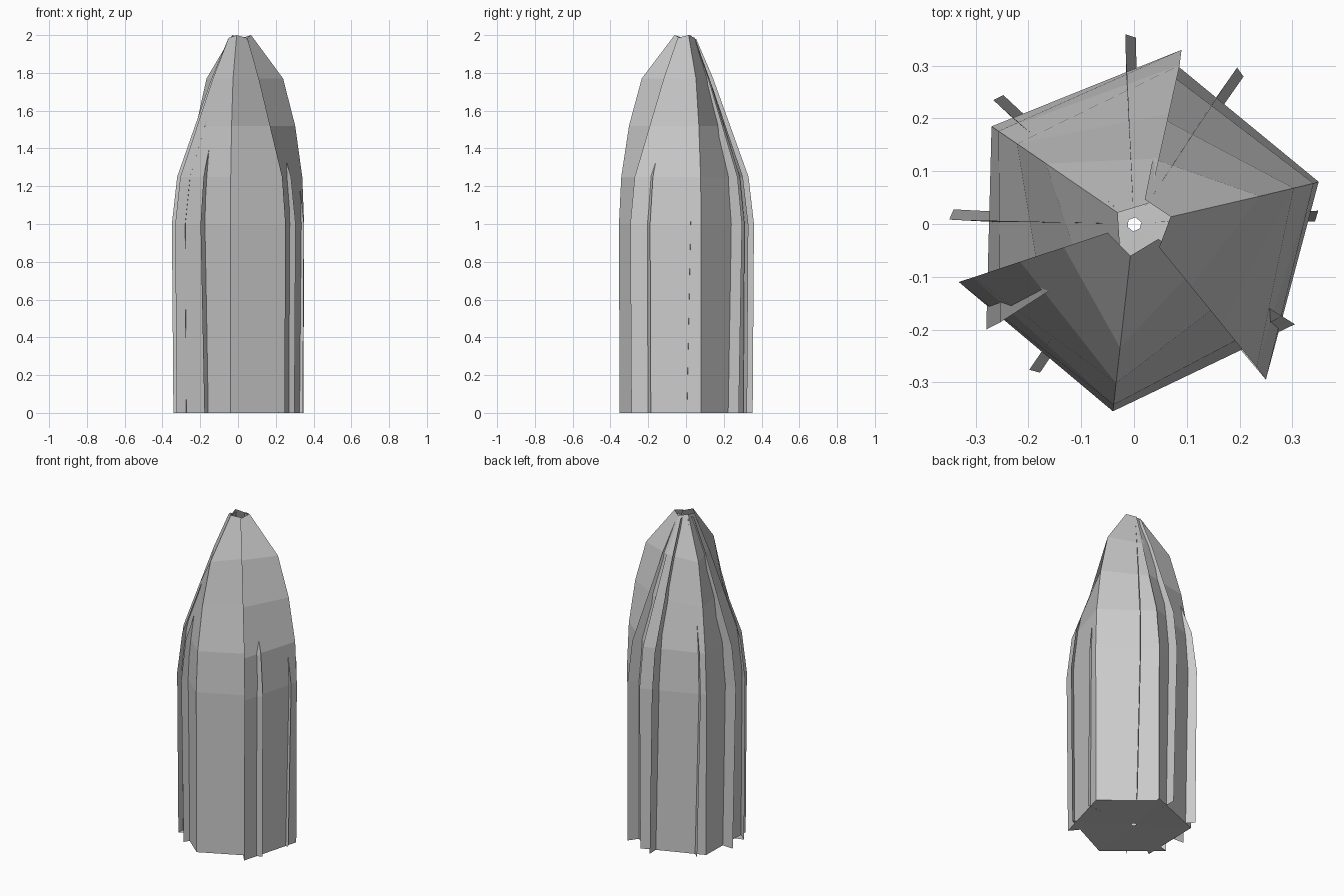
import bpy, math
from mathutils import Vector

if "Cube" in bpy.data.objects:
    bpy.data.objects.remove(bpy.data.objects["Cube"])

# Heights, with relative radii for petal spines and for free edges
Z = [0.0, 1.0, 1.25, 1.52, 1.77, 2.0]
SPINE = [0.99, 1.0, 0.965, 0.85, 0.66, 0.17]
EDGE = [0.98, 1.0, 0.92, 0.65, 0.40, 0.15]


def make(name, rows):
    """Skin a grid of points with flat quads."""
    n = len(rows[0])
    verts = [p for row in rows for p in row]
    faces = [(i * n + j, i * n + j + 1, (i + 1) * n + j + 1, (i + 1) * n + j)
             for i in range(len(rows) - 1) for j in range(n - 1)]
    me = bpy.data.meshes.new(name)
    me.from_pydata(verts, [], faces)
    me.update()
    ob = bpy.data.objects.new(name, me)
    bpy.context.collection.objects.link(ob)
    return ob


def petal(name, left, spine, right, tip):
    """Folded petal: flat floor from the centre, then upright to the tip."""
    pts = [Vector(left), Vector(spine), Vector(right)]
    rows = [[(p.x * 0.04, p.y * 0.04, 0.005) for p in pts]]
    for z, s, e in zip(Z, SPINE, EDGE):
        t = max(0, (z - 1) / 1.0)
        row = []
        for p, k in zip(pts, (e, s, e)):
            row.append((p.x * k + tip[0] * t, p.y * k + tip[1] * t,
                        z - (0.015 if z == 2 and k == e else 0)))
        rows.append(row)
    return make(name, rows)


def fin(name, angle, outer, lean):
    """Thin radial rib following the bud, leaning slightly sideways."""
    a = math.radians(angle)
    d = Vector((math.cos(a), math.sin(a)))
    s = Vector((-d.y, d.x))
    rows = [[(d.x * 0.01, d.y * 0.01, 0.03), (d.x * 0.012, d.y * 0.012, 0.0)]]
    for z, k in zip(Z, EDGE):
        off = s * lean * (min(z, 1) - 0.5) * k
        row = []
        for r in (outer - 0.10, outer):
            p = d * (r * k) + off
            row.append((p.x, p.y, z - (0.02 if z == 2 else 0)))
        rows.append(row)
    return make(name, rows[1:])


# Three outer petals, their edges crossing each other
petal("petal_right", (0.25, -0.295), (0.35, 0.08), (0.07, 0.31), (0.01, 0.0))
petal("petal_back_left", (0.09, 0.33), (-0.27, 0.185), (-0.28, -0.2), (0.015, -0.01))
petal("petal_front", (-0.332, -0.11), (-0.04, -0.355), (0.305, -0.19), (0.0, 0.0))

# Ribs poking out between the petal folds
for i, (ang, r, lean) in enumerate([(2.5, 0.35, 0.02), (55, 0.355, 0.02),
                                    (91, 0.36, 0.02), (137, 0.355, 0.02),
                                    (177, 0.35, 0.02), (236, 0.34, -0.02)]):
    fin(f"rib_{i + 1}", ang, r, lean)
